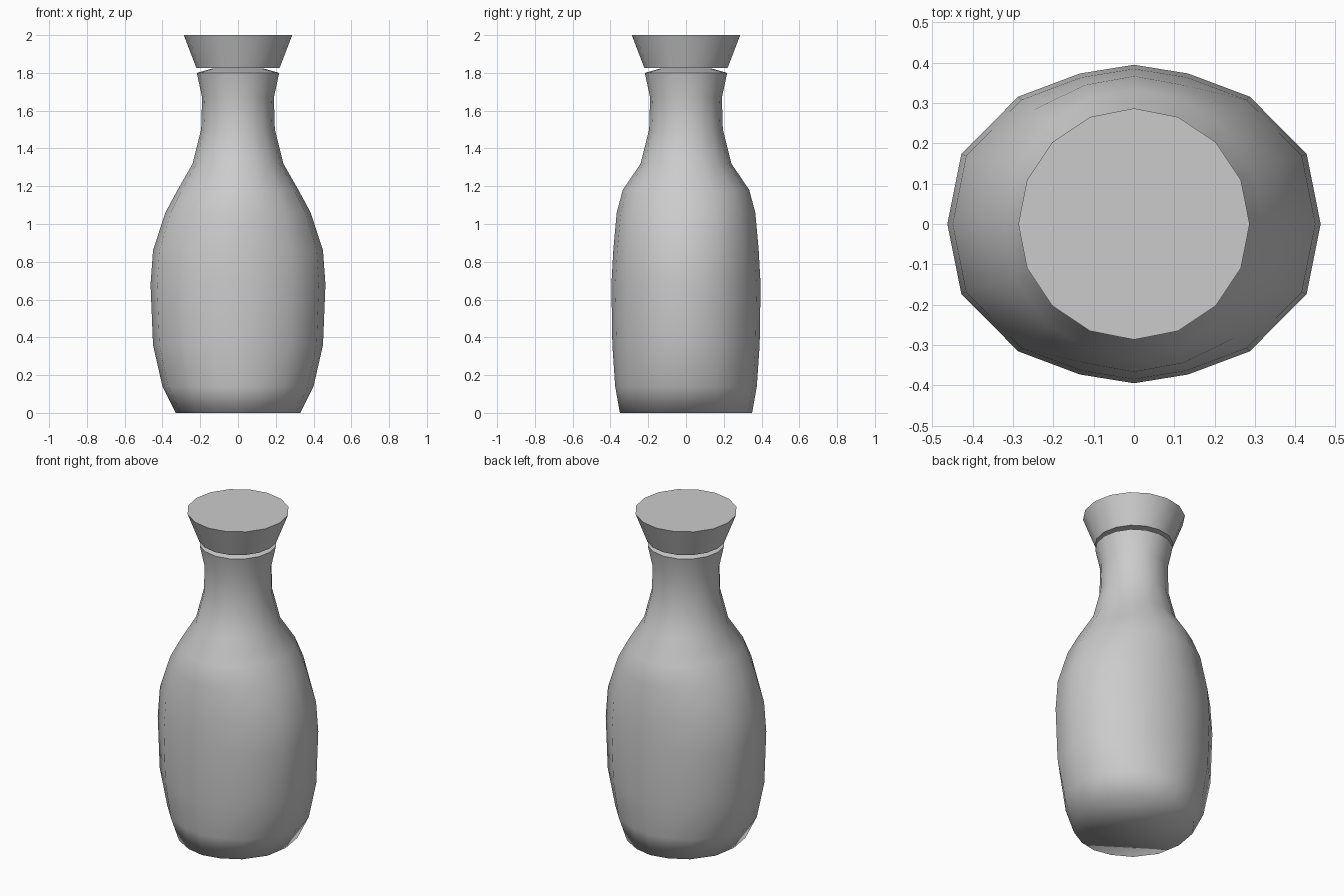
import bpy, bmesh, math

if "Cube" in bpy.data.objects:
    bpy.data.objects.remove(bpy.data.objects["Cube"])

SEG = 16
# Softly squared cross-section for the belly (one quadrant, unit radii)
QUAD = [(1, 0), (0.925, 0.44), (0.62, 0.80), (0.29, 0.945), (0, 1)]


def section(i):
    q, k = divmod(i, 4)
    x, y = QUAD[k] if q % 2 == 0 else QUAD[4 - k]
    sx = 1 if q in (0, 3) else -1
    sy = 1 if q in (0, 1) else -1
    return sx * x, sy * y


def loft(name, rings, angle):
    """Rings of (z, x radius, y radius, squareness), capped at both ends."""
    bm = bmesh.new()
    loops = []
    for z, rx, ry, t in rings:
        loop = []
        for i in range(SEG):
            a = math.tau * i / SEG
            sx, sy = section(i)
            x = (1 - t) * math.cos(a) + t * sx
            y = (1 - t) * math.sin(a) + t * sy
            loop.append(bm.verts.new((rx * x, ry * y, z)))
        loops.append(loop)
    for lo, hi in zip(loops, loops[1:]):
        for i in range(SEG):
            j = (i + 1) % SEG
            bm.faces.new((lo[i], lo[j], hi[j], hi[i]))
    bm.faces.new(loops[0][::-1])
    bm.faces.new(loops[-1])
    bmesh.ops.recalc_face_normals(bm, faces=bm.faces)
    mesh = bpy.data.meshes.new(name)
    bm.to_mesh(mesh)
    bm.free()
    obj = bpy.data.objects.new(name, mesh)
    bpy.context.collection.objects.link(obj)
    bpy.ops.object.select_all(action='DESELECT')
    obj.select_set(True)
    bpy.context.view_layer.objects.active = obj
    bpy.ops.object.shade_smooth_by_angle(angle=math.radians(angle))
    return obj


# Bottle: wide belly, round neck, slightly flared lip
loft("bottle_body", [
    (0.00, 0.33, 0.35, 0.6),
    (0.14, 0.40, 0.375, 1.0),
    (0.36, 0.45, 0.39, 1.0),
    (0.68, 0.463, 0.395, 1.0),
    (0.86, 0.45, 0.385, 1.0),
    (1.06, 0.385, 0.367, 0.7),
    (1.18, 0.32, 0.335, 0.4),
    (1.32, 0.24, 0.24, 0.0),
    (1.50, 0.195, 0.195, 0.0),
    (1.67, 0.19, 0.19, 0.0),
    (1.80, 0.218, 0.218, 0.0),
    (1.822, 0.14, 0.14, 0.0),
], 82)

# Tapered stopper resting on the lip
loft("stopper", [
    (1.825, 0.22, 0.22, 0.0),
    (2.00, 0.287, 0.287, 0.0),
], 30)
